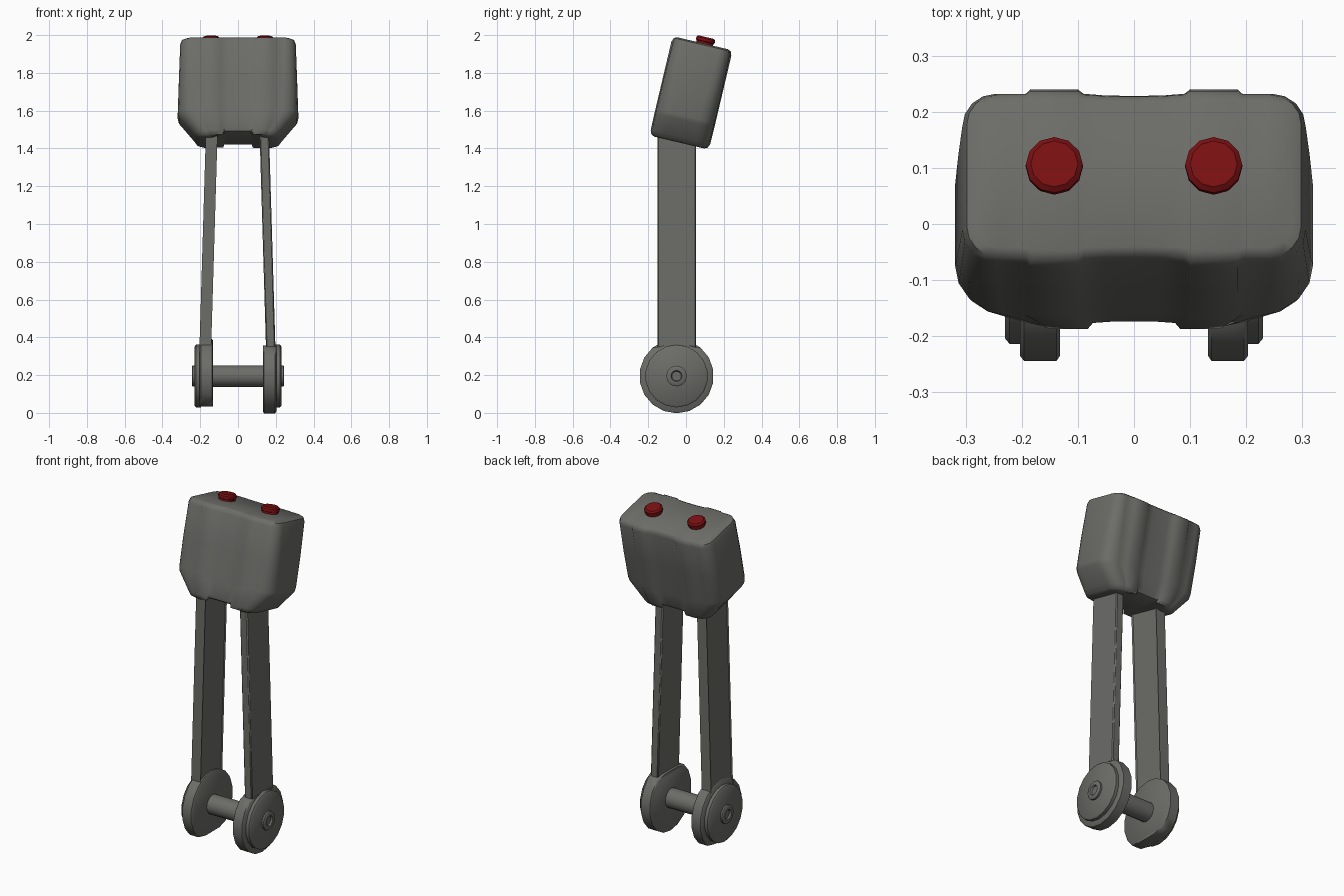
import bpy, bmesh, math
from mathutils import Matrix, Vector

cube = bpy.data.objects.get("Cube")
if cube:
    bpy.data.objects.remove(cube, do_unlink=True)


def material(name, color):
    m = bpy.data.materials.new(name)
    m.use_nodes = True
    m.diffuse_color = color
    m.node_tree.nodes["Principled BSDF"].inputs["Base Color"].default_value = color
    return m


grey = material("warm grey", (0.15, 0.15, 0.14, 1))
red = material("dark red", (0.2, 0.005, 0.006, 1))


def finish(name, bm, mat, matrix=None, angle=40):
    bmesh.ops.recalc_face_normals(bm, faces=bm.faces)
    mesh = bpy.data.meshes.new(name)
    bm.to_mesh(mesh)
    bm.free()
    ob = bpy.data.objects.new(name, mesh)
    bpy.context.collection.objects.link(ob)
    mesh.materials.append(mat)
    if matrix:
        ob.matrix_world = matrix
    bpy.ops.object.select_all(action="DESELECT")
    ob.select_set(True)
    bpy.context.view_layer.objects.active = ob
    bpy.ops.object.shade_smooth_by_angle(angle=math.radians(angle))
    return ob


def lathe(name, profile, sides, mat, matrix, ceiling=None):
    """Spin (height, radius) pairs about local z; ceiling flattens one side."""
    bm = bmesh.new()
    rings = []
    for h, r in profile:
        ring = []
        for i in range(sides):
            a = 2 * math.pi * i / sides
            x = r * math.cos(a)
            if ceiling is not None:
                x = max(x, -ceiling)
            ring.append(bm.verts.new((x, r * math.sin(a), h)))
        rings.append(ring)
    for lo, hi in zip(rings, rings[1:]):
        for i in range(sides):
            j = (i + 1) % sides
            bm.faces.new((lo[i], lo[j], hi[j], hi[i]))
    bm.faces.new(rings[0])
    bm.faces.new(rings[-1])
    return finish(name, bm, mat, matrix)


# Tilted head: lofted rounded section with two raised bands
HEAD = Matrix.Translation((0, 0.026, 1.694)) @ Matrix.Rotation(math.radians(-13.3), 4, "X")


def front_edge(w, d, r, step):
    half = [(0, d - step * 1.5), (0.05, d - step * 1.4), (0.09, d - step),
            (0.1, d), (0.185, d), (0.193, d - step)]
    fit = min(1, (w - r) / 0.2)
    half = [(x * fit, y) for x, y in half]
    for k in range(5):
        a = math.pi / 2 * k / 4
        half.append((w - r + r * math.sin(a), d - step - r + r * math.cos(a)))
    return [(-x, -y) for x, y in reversed(half[1:])] + [(x, -y) for x, y in half]


def build_head():
    bm = bmesh.new()
    rings = []
    # height, half width, half depth, corner radius, band step
    for z, w, d, r, step in (
            (-0.27, 0.2, 0.135, 0.05, 0.004), (-0.262, 0.218, 0.153, 0.06, 0.005),
            (-0.24, 0.235, 0.162, 0.07, 0.006), (-0.15, 0.313, 0.163, 0.085, 0.005),
            (-0.125, 0.319, 0.163, 0.085, 0.005), (0.05, 0.313, 0.163, 0.07, 0.005),
            (0.24, 0.306, 0.163, 0.06, 0.008), (0.262, 0.298, 0.155, 0.055, 0.007),
            (0.27, 0.28, 0.138, 0.045, 0.004)):
        pts = front_edge(w, d, r, step)
        pts += [(x, -y) for x, y in reversed(pts)]
        ring = []
        for x, y in pts:
            notch = 0.02 if z < -0.23 and abs(x) < 0.076 else 0
            ring.append(bm.verts.new((x, y, z + notch)))
        rings.append(ring)
    n = len(rings[0])
    for lo, hi in zip(rings, rings[1:]):
        for i in range(n):
            j = (i + 1) % n
            bm.faces.new((lo[i], lo[j], hi[j], hi[i]))
    for ring in (rings[0], rings[-1]):
        for i in range(n // 2 - 1):
            bm.faces.new((ring[i], ring[i + 1], ring[n - 2 - i], ring[n - 1 - i]))
    finish("head", bm, grey, HEAD, 45)


build_head()

# Axle joining the two wheels
AXIS_Y, AXIS_Z = -0.05, 0.195
axle = Matrix.Translation((0, AXIS_Y, AXIS_Z)) @ Matrix.Rotation(math.pi / 2, 4, "Y")
lathe("axle", [(-0.15, 0.057), (0.15, 0.057)], 16, grey, axle)

for side, s in (("left", 1), ("right", -1)):
    # Arm: tapering inward toward the head
    bm = bmesh.new()
    bmesh.ops.create_cube(bm, size=1)
    for v in bm.verts:
        top = v.co.z > 0
        x = (0.138 if top else 0.176) + v.co.x * 0.05
        v.co = Vector((s * x, -0.0485 + v.co.y * 0.205, 1.52 if top else 0.25))
    bmesh.ops.bevel(bm, geom=bm.edges[:], offset=0.006, segments=1, affect="EDGES")
    finish(side + "_arm", bm, grey)

    # Wheel with outer plate and hollow hub
    wheel = axle @ Matrix.Scale(s, 4, (0, 0, 1)) if s > 0 else axle @ Matrix.Rotation(math.pi, 4, "Z") @ Matrix.Scale(-1, 4, (0, 0, 1))
    if s < 0:
        wheel = axle @ Matrix.Rotation(math.pi, 4, "X") @ Matrix.Rotation(math.pi, 4, "Z")
    lathe(side + "_wheel", [(0.132, 0.188), (0.138, 0.197), (0.196, 0.197), (0.203, 0.188)],
          18, grey, wheel, 0.162)
    lathe(side + "_wheel_plate", [(0.195, 0.166), (0.222, 0.166), (0.23, 0.156)], 18, grey, wheel)
    lathe(side + "_hub", [(0.22, 0.055), (0.24, 0.055), (0.244, 0.05), (0.244, 0.03),
                          (0.234, 0.025)], 12, grey, wheel)

    # Button on the head
    seat = HEAD @ Matrix.Translation((s * 0.142, 0.011, 0))
    lathe(side + "_button", [(0.255, 0.046), (0.28, 0.046), (0.283, 0.051), (0.298, 0.051),
                             (0.306, 0.042)], 12, red, seat)
